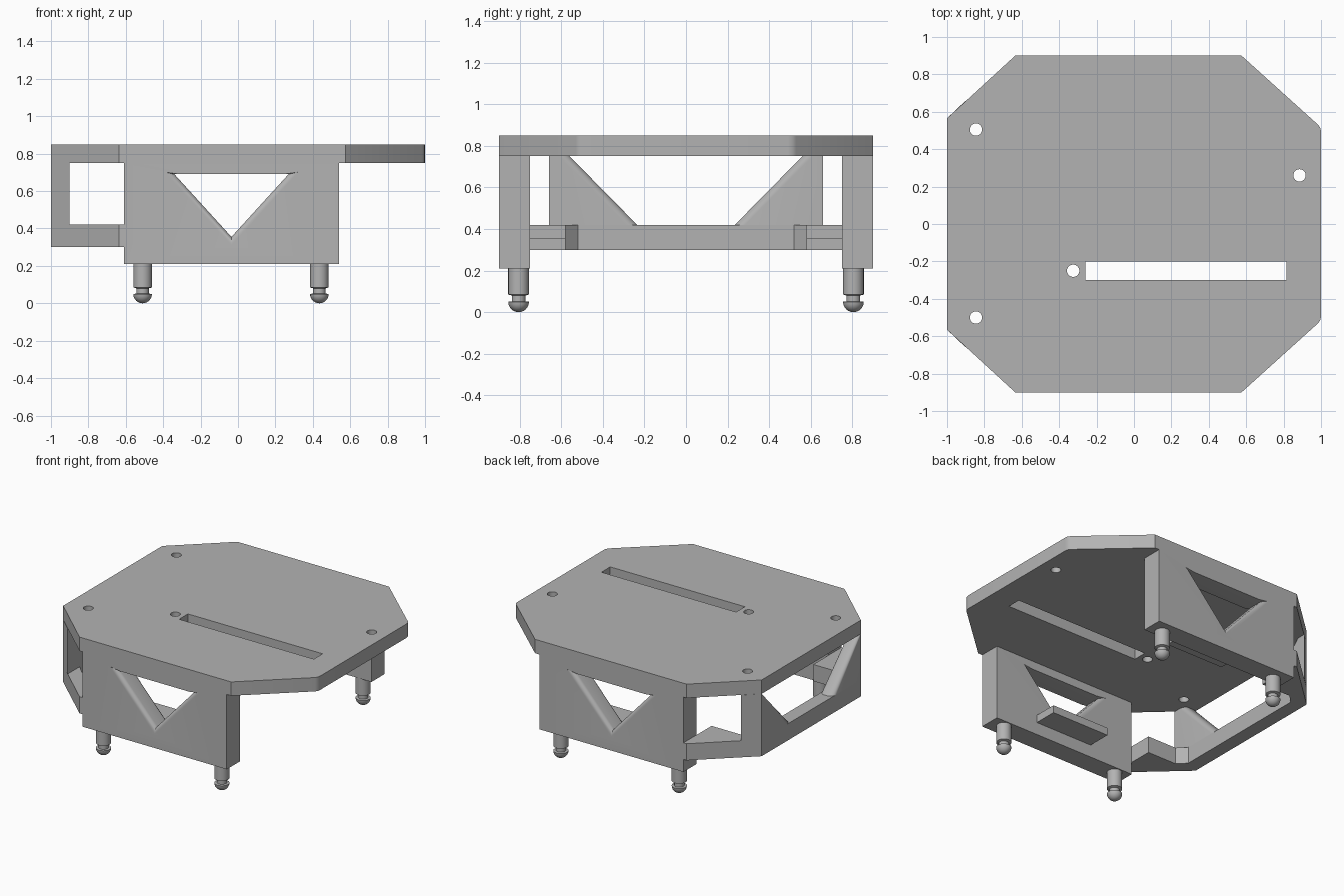
import bpy, bmesh, math
from mathutils import Vector

cube = bpy.data.objects.get("Cube")
if cube:
    bpy.data.objects.remove(cube)

grey = bpy.data.materials.new("light grey")
grey.use_nodes = True
colour = (0.45, 0.45, 0.45, 1)
grey.diffuse_color = colour
grey.node_tree.nodes["Principled BSDF"].inputs["Base Color"].default_value = colour


def finish(name, bm):
    bmesh.ops.recalc_face_normals(bm, faces=bm.faces)
    mesh = bpy.data.meshes.new(name)
    bm.to_mesh(mesh)
    bm.free()
    obj = bpy.data.objects.new(name, mesh)
    bpy.context.collection.objects.link(obj)
    mesh.materials.append(grey)
    return obj


def prism(points, axis, low, high):
    """Extrude a flat outline along an axis; points use the other two axes."""
    bm = bmesh.new()
    verts = []
    for p in points:
        co = list(p)
        co.insert(axis, low)
        verts.append(bm.verts.new(co))
    face = bm.faces.new(verts)
    new = bmesh.ops.extrude_face_region(bm, geom=[face])["geom"]
    shift = Vector()
    shift[axis] = high - low
    bmesh.ops.translate(bm, vec=shift, verts=[g for g in new if isinstance(g, bmesh.types.BMVert)])
    return bm


def circle(x, y, r, n=24):
    return [(x + r * math.cos(math.tau * i / n), y + r * math.sin(math.tau * i / n)) for i in range(n)]


def rect(x0, x1, y0, y1):
    return [(x0, y0), (x1, y0), (x1, y1), (x0, y1)]


def cut(obj, bm):
    cutter = finish("cutter", bm)
    mod = obj.modifiers.new("cut", "BOOLEAN")
    mod.object = cutter
    mod.solver = "EXACT"
    bpy.context.view_layer.objects.active = obj
    bpy.ops.object.modifier_apply(modifier=mod.name)
    bpy.data.objects.remove(cutter)


def smooth(obj):
    bpy.ops.object.select_all(action="DESELECT")
    obj.select_set(True)
    bpy.context.view_layer.objects.active = obj
    bpy.ops.object.shade_smooth_by_angle(angle=math.radians(35))


def round_slopes(bm, radius):
    """Round the edges of an opening that climb at an angle."""
    edges = []
    for e in bm.edges:
        d = e.verts[0].co - e.verts[1].co
        sloped = abs(d.z) > 0.1 and abs(d.x) + abs(d.y) > 0.15
        if sloped and e.calc_face_angle(0) > 0.5:
            edges.append(e)
    bmesh.ops.bevel(bm, geom=edges, offset=radius, segments=6, profile=0.5, affect="EDGES")


# Top plate with screw holes and slot
half = [(-1, 0.565), (-0.635, 0.9), (0.575, 0.9), (0.985, 0.53), (0.997, 0.512), (1, 0.49)]
outline = half + [(x, -y) for x, y in reversed(half)]
plate = finish("top_plate", prism(outline, 2, 0.75, 0.85))
for x, y in [(-0.845, 0.505), (-0.845, -0.5), (0.885, 0.26), (-0.325, -0.25)]:
    cut(plate, prism(circle(x, y, 0.033), 2, 0.7, 0.9))
cut(plate, prism(rect(-0.26, 0.815, -0.3, -0.2), 2, 0.7, 0.9))
smooth(plate)

for side, label in [(-1, "front"), (1, "back")]:
    # Side wall with a triangular opening
    y0, y1 = sorted((side * 0.75, side * 0.9))
    wall = finish(label + "_wall", prism(rect(-0.61, 0.54, 0.21, 0.75), 1, y0, y1))
    cut(wall, prism([(-0.34, 0.69), (0.27, 0.69), (-0.035, 0.355)], 1, y0 - 0.1, y1 + 0.1))
    bm = bmesh.new()
    bm.from_mesh(wall.data)
    round_slopes(bm, 0.03)
    bm.to_mesh(wall.data)
    bm.free()
    smooth(wall)

    # Inner ledge behind the opening
    y0, y1 = sorted((side * 0.58, side * 0.75))
    finish(label + "_ledge", prism(rect(-0.26, 0.2, 0.3, 0.355), 1, y0, y1))

    # Corner post of the end frame
    post = [(0.66, 0.42), (0.235, 0.42), (0.56, 0.75), (0.66, 0.75)]
    bm = prism([(side * y, z) for y, z in post], 0, -1, -0.9)
    for v in bm.verts:
        if v.co.x < -0.95 and abs(v.co.y) > 0.65:
            v.co.y = side * 0.565
    bmesh.ops.recalc_face_normals(bm, faces=bm.faces)
    bm.edges.ensure_lookup_table()
    round_slopes(bm, 0.035)
    smooth(finish(label + "_end_post", bm))

    # Pin feet, turned from a profile
    for x, end in [(-0.51, "right"), (0.435, "left")]:
        profile = [(0, 0.21), (0.05, 0.21), (0.05, 0.085), (0.033, 0.08), (0.033, 0.052), (0.05, 0.05)]
        profile += [(0.05 * math.cos(a * math.pi / 12), 0.05 - 0.05 * math.sin(a * math.pi / 12)) for a in range(1, 7)]
        bm = bmesh.new()
        verts = [bm.verts.new((r, 0, z)) for r, z in profile]
        edges = [bm.edges.new(pair) for pair in zip(verts, verts[1:])]
        bmesh.ops.spin(bm, geom=verts + edges, cent=(0, 0, 0), axis=(0, 0, 1), angle=math.tau, steps=24)
        bmesh.ops.remove_doubles(bm, verts=bm.verts, dist=0.0005)
        bmesh.ops.translate(bm, vec=(x, side * 0.805, 0), verts=bm.verts)
        smooth(finish(label + "_" + end + "_foot", bm))

# Lower rail of the end frame, wrapping round to both walls
arm = [(-1, 0.565), (-0.635, 0.9), (-0.61, 0.9), (-0.61, 0.58), (-0.84, 0.58), (-0.9, 0.52)]
finish("end_rail", prism(arm + [(x, -y) for x, y in reversed(arm)], 2, 0.3, 0.42))
